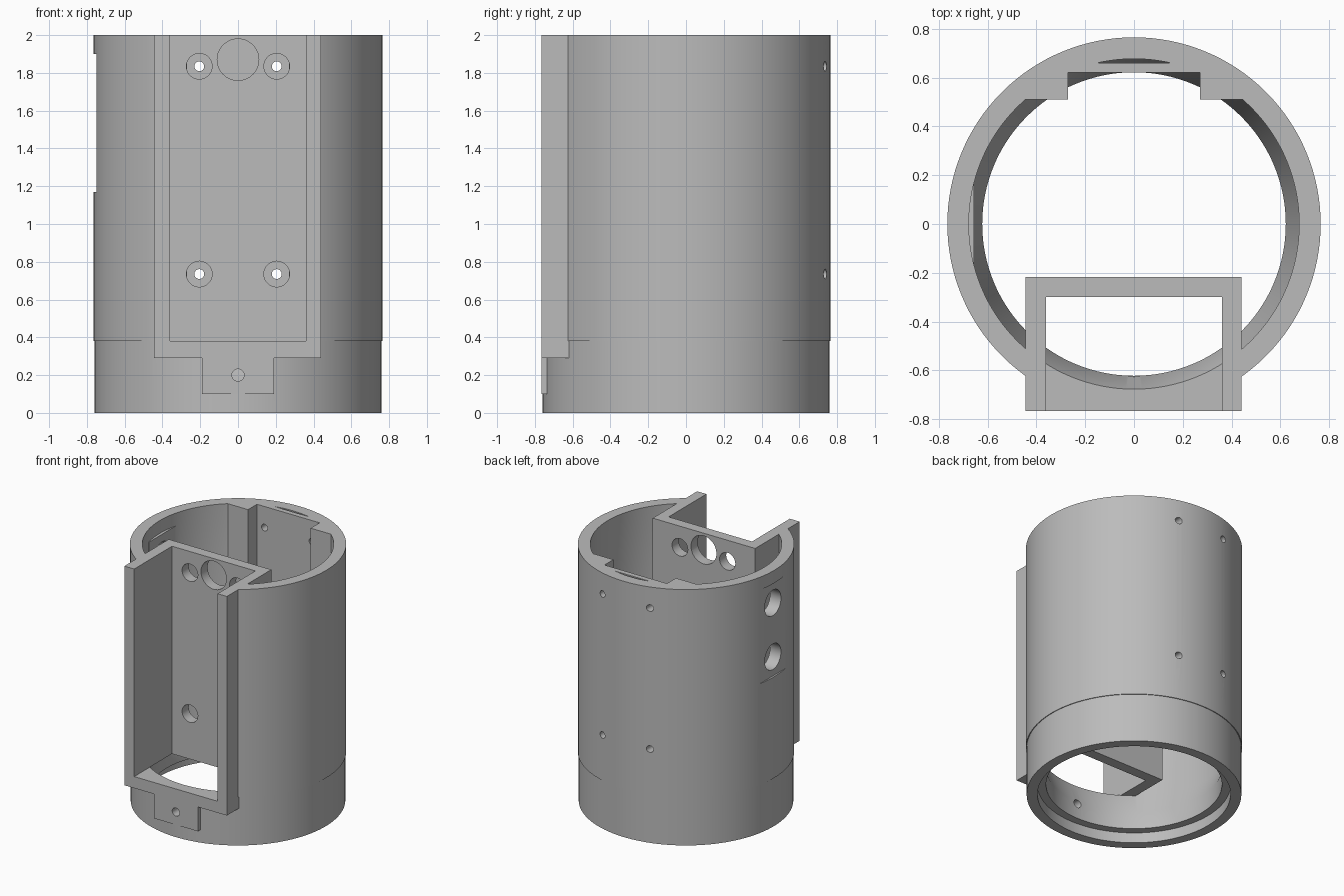
import bpy
import bmesh
import math
from mathutils import Matrix, Vector

cube = bpy.data.objects.get("Cube")
if cube:
    bpy.data.objects.remove(cube)

TOP, LEDGE = 2.0, 0.38

grey = bpy.data.materials.new("matte grey")
grey.use_nodes = True
colour = (0.5, 0.5, 0.5, 1)
grey.diffuse_color = colour
grey.node_tree.nodes["Principled BSDF"].inputs["Base Color"].default_value = colour


def finish(name, bm):
    bmesh.ops.recalc_face_normals(bm, faces=bm.faces)
    mesh = bpy.data.meshes.new(name)
    bm.to_mesh(mesh)
    bm.free()
    obj = bpy.data.objects.new(name, mesh)
    mesh.materials.append(grey)
    bpy.context.collection.objects.link(obj)
    return obj


def lathe(name, profile, segments=128):
    """Solid of revolution from (radius, height) points, capped at both ends."""
    bm = bmesh.new()
    rings = []
    for r, z in profile:
        rings.append([bm.verts.new((r * math.cos(a), r * math.sin(a), z))
                      for a in (math.tau * i / segments for i in range(segments))])
    for low, high in zip(rings, rings[1:]):
        for i in range(segments):
            j = (i + 1) % segments
            bm.faces.new((low[i], low[j], high[j], high[i]))
    bm.faces.new(rings[0])
    bm.faces.new(rings[-1])
    return finish(name, bm)


def prism(name, outline, z0, z1):
    """Plan outline pulled up between two heights."""
    bm = bmesh.new()
    face = bm.faces.new([bm.verts.new((x, y, z0)) for x, y in outline])
    top = bmesh.ops.extrude_face_region(bm, geom=[face])["geom"]
    bmesh.ops.translate(bm, vec=(0, 0, z1 - z0),
                        verts=[v for v in top if isinstance(v, bmesh.types.BMVert)])
    return finish(name, bm)


def block(name, x0, x1, y0, y1, z0, z1):
    return prism(name, [(x0, y0), (x1, y0), (x1, y1), (x0, y1)], z0, z1)


def drill(name, radius, start, end):
    """Round cutter between two points."""
    start, end = Vector(start), Vector(end)
    axis = end - start
    turn = axis.to_track_quat('Z', 'Y').to_matrix().to_4x4()
    bm = bmesh.new()
    bmesh.ops.create_cone(bm, cap_ends=True, segments=40, radius1=radius, radius2=radius,
                          depth=axis.length, matrix=Matrix.Translation((start + end) / 2) @ turn)
    return finish(name, bm)


def combine(body, part, operation):
    mod = body.modifiers.new(part.name, 'BOOLEAN')
    mod.operation, mod.solver, mod.object = operation, 'EXACT', part
    bpy.context.view_layer.objects.active = body
    bpy.ops.object.modifier_apply(modifier=mod.name)
    bpy.data.objects.remove(part)


def add(part):
    combine(body, part, 'UNION')


def cut(part):
    combine(body, part, 'DIFFERENCE')


# Outer cylinder with a slightly slimmer collar at the foot
body = lathe("tubular_housing", [(0.759, 0), (0.759, LEDGE), (0.765, LEDGE), (0.765, TOP)])

# Front apron and tab that square off the cylinder
add(block("front_apron", -0.445, 0.44, -0.766, -0.45, 0.29, TOP))
add(block("front_tab", -0.19, 0.19, -0.766, -0.6, 0.1, 0.35))

# Stepped bore: foot recess, narrow ring, conical ledge, wide upper bore
cut(lathe("bore", [(0.683, -0.1), (0.683, 0.08), (0.622, 0.08), (0.622, 0.22),
                   (0.677, LEDGE), (0.677, TOP + 0.1)]))

# Open front channel with its three walls
cut(block("channel_space", -0.36, 0.36, -1, -0.3, LEDGE, TOP + 0.1))
add(prism("channel_walls", [(-0.445, -0.766), (-0.36, -0.766), (-0.36, -0.3), (0.36, -0.3),
                            (0.36, -0.766), (0.44, -0.766), (0.44, -0.218), (-0.445, -0.218)],
          LEDGE, TOP))

# Thickened inner back wall with a shallow central groove
add(prism("back_pads", [(-0.5, 0.51), (-0.27, 0.51), (-0.27, 0.62), (0.27, 0.62), (0.27, 0.51),
                        (0.5, 0.51), (0.5, 0.55), (0.3, 0.66), (-0.3, 0.66), (-0.5, 0.55)],
          LEDGE, TOP))

# Side panel: inner flat, outer recess and two round openings
add(block("side_inner_flat", -0.7, -0.655, -0.165, 0.165, 1.17, 1.9))
cut(block("side_recess", -0.9, -0.75, -0.17, 0.17, 1.17, 1.9))
for z in (1.32, 1.74):
    cut(drill("side_opening", 0.1, (-0.9, 0, z), (-0.55, 0, z)))

# Access holes in the channel back, lined up with screw holes at the rear
for z in (0.735, 1.835):
    for x in (-0.205, 0.205):
        cut(drill("access_hole", 0.068, (x, -0.35, z), (x, -0.15, z)))
        cut(drill("screw_hole", 0.026, (x, 0.4, z), (x, 0.9, z)))
cut(drill("cable_hole", 0.11, (0, -0.35, 1.87), (0, -0.15, 1.87)))
cut(drill("tab_hole", 0.032, (0, -0.9, 0.2), (0, -0.5, 0.2)))

# Smooth the round walls and keep the edges crisp
bpy.ops.object.select_all(action='DESELECT')
body.select_set(True)
bpy.context.view_layer.objects.active = body
bpy.ops.object.shade_smooth_by_angle(angle=math.radians(25))
